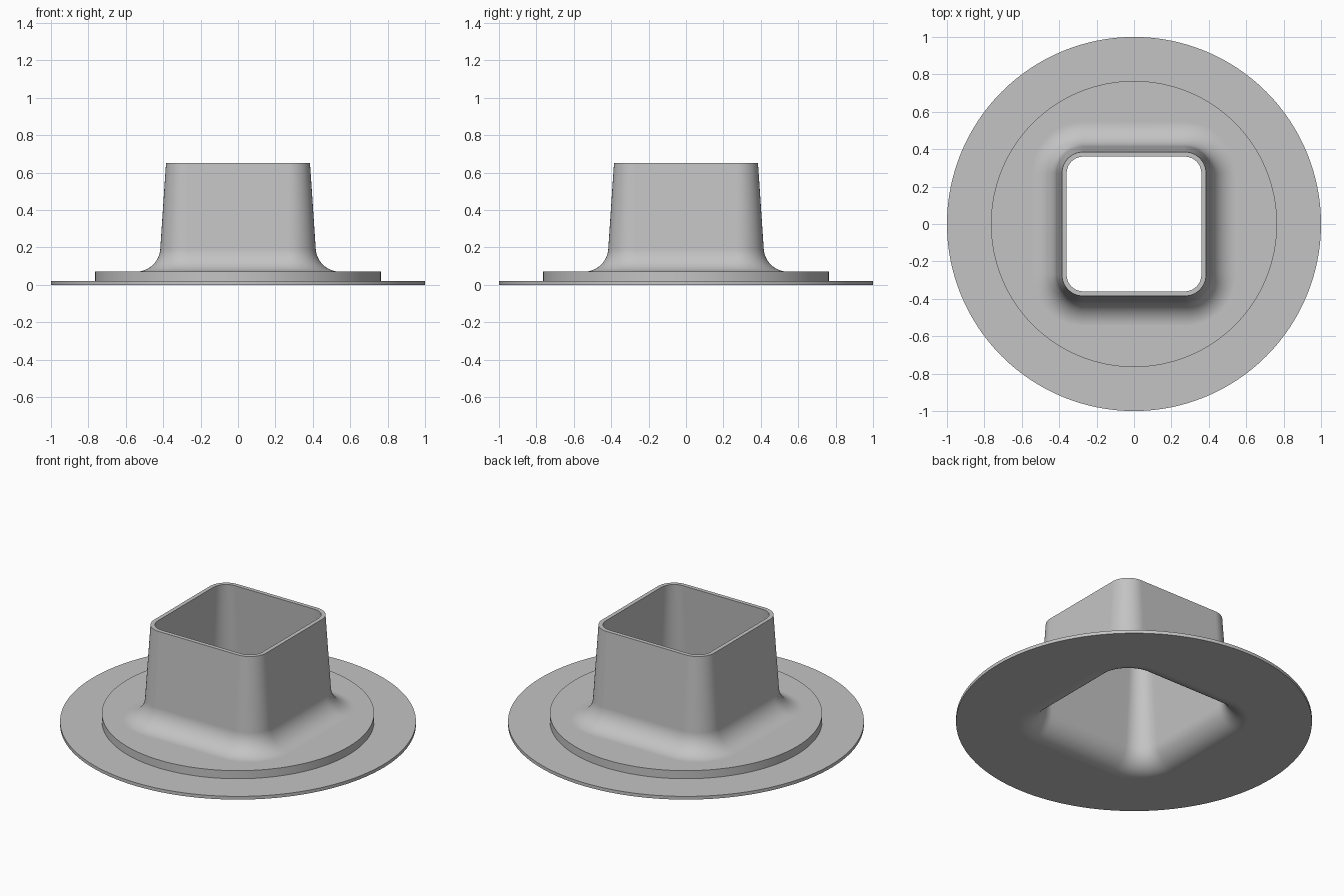
import bpy, bmesh, math

if "Cube" in bpy.data.objects:
    bpy.data.objects.remove(bpy.data.objects["Cube"], do_unlink=True)

STEPS = 16          # points per side and per corner
COUNT = STEPS * 8   # points per ring
DRAFT = math.atan(0.067)
TOP = 0.65


def square_ring(half, radius, z):
    """Rounded square section, starting on the +x side."""
    core = half - radius
    quarter = [(half, core * (2 * j / STEPS - 1)) for j in range(STEPS)]
    for k in range(STEPS):
        a = math.pi / 2 * k / STEPS
        quarter.append((core + radius * math.cos(a), core + radius * math.sin(a)))
    points = []
    for _ in range(4):
        points += [(x, y, z) for x, y in quarter]
        quarter = [(-y, x) for x, y in quarter]
    return points


def circle_ring(radius, z):
    points = []
    for i in range(COUNT):
        a = math.tau * (i - STEPS / 2) / COUNT
        points.append((radius * math.cos(a), radius * math.sin(a), z))
    return points


def flared_wall(half, core, floor, fillet):
    """Drafted square wall from the top down, ending in a flare onto the floor."""
    tangent_z = floor + fillet * (1 - math.sin(DRAFT))
    tangent_x = half + (TOP - tangent_z) * math.tan(DRAFT)
    centre_x = tangent_x + fillet * math.cos(DRAFT)
    rings = [square_ring(half, half - core, TOP)]
    for k in range(STEPS + 1):
        a = DRAFT + (math.pi / 2 - DRAFT) * k / STEPS
        x = centre_x - fillet * math.cos(a)
        z = floor + fillet * (1 - math.sin(a))
        rings.append(square_ring(x, x - core, z))
    return rings


# Sections in order: outer wall, stepped round flange, underside, inner wall
CORE = 0.272
rings = flared_wall(0.385, CORE, 0.07, 0.13)
rings += [circle_ring(0.765, 0.07), circle_ring(0.765, 0.02),
          circle_ring(1.0, 0.02), circle_ring(1.0, 0.0)]
rings += reversed(flared_wall(0.36, CORE, 0.0, 0.14))

bm = bmesh.new()
loops = [[bm.verts.new(p) for p in ring] for ring in rings]
for upper, lower in zip(loops, loops[1:] + loops[:1]):
    for i in range(COUNT):
        j = (i + 1) % COUNT
        bm.faces.new((upper[i], lower[i], lower[j], upper[j]))
bmesh.ops.recalc_face_normals(bm, faces=bm.faces)
mesh = bpy.data.meshes.new("flanged_square_collar")
bm.to_mesh(mesh)
bm.free()

collar = bpy.data.objects.new("flanged_square_collar", mesh)
bpy.context.collection.objects.link(collar)

# Plain grey finish
grey = bpy.data.materials.new("plain_grey")
grey.use_nodes = True
colour = (0.55, 0.55, 0.55, 1)
grey.diffuse_color = colour
grey.node_tree.nodes["Principled BSDF"].inputs["Base Color"].default_value = colour
mesh.materials.append(grey)

# Smooth walls with crisp rims and steps
bpy.ops.object.select_all(action="DESELECT")
collar.select_set(True)
bpy.context.view_layer.objects.active = collar
bpy.ops.object.shade_smooth_by_angle(angle=math.radians(30))
weighted = collar.modifiers.new("even_shading", "WEIGHTED_NORMAL")
weighted.keep_sharp = True
